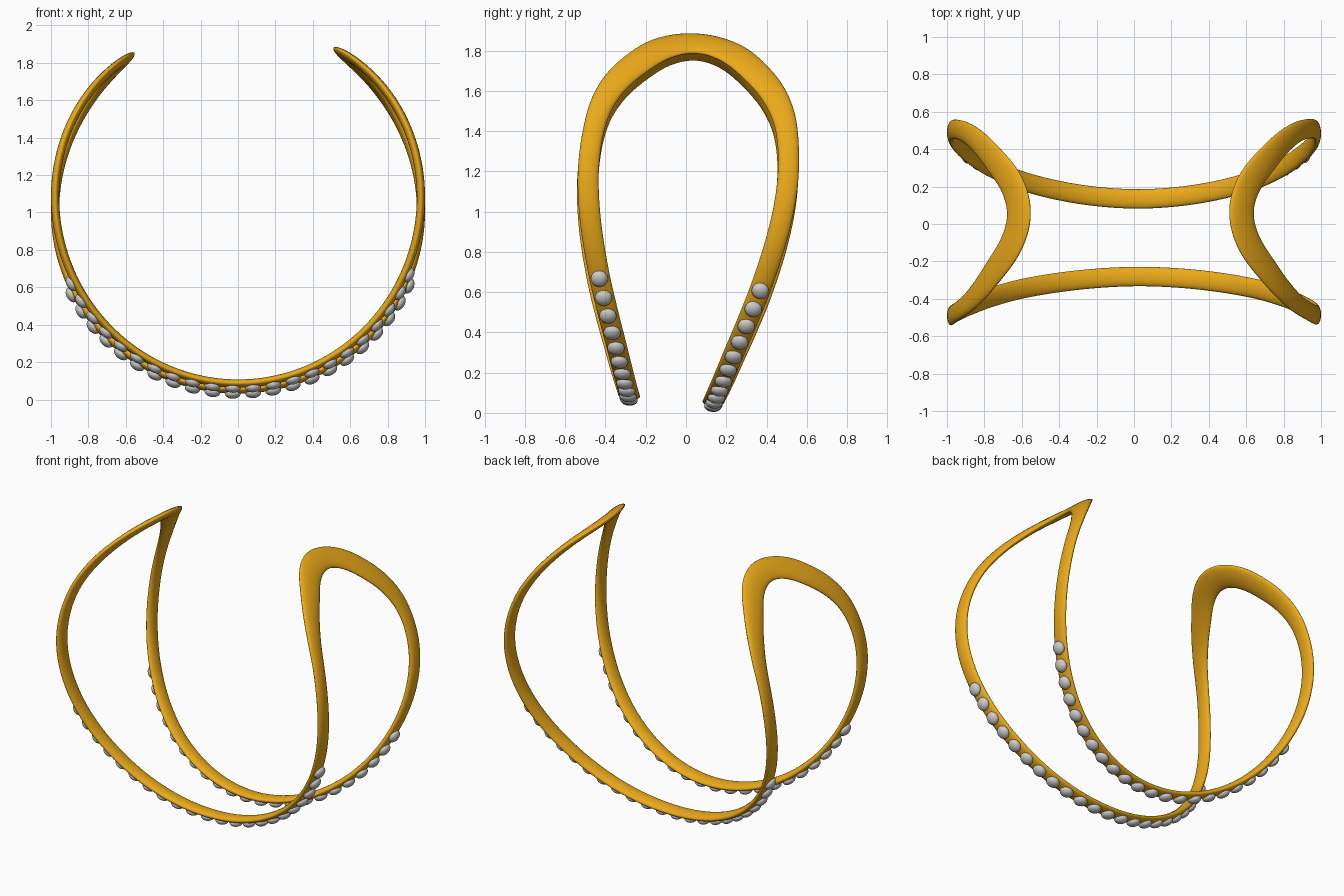
import bpy, bmesh, math
from mathutils import Matrix, Vector

if "Cube" in bpy.data.objects:
    bpy.data.objects.remove(bpy.data.objects["Cube"])

R = 0.978            # radius of the band's centre line
CENTRE_Z = 1.045
TILT = (Matrix.Translation((0, 0, CENTRE_Z)) @ Matrix.Rotation(-0.075, 4, 'X')
        @ Matrix.Rotation(math.radians(-1.5), 4, 'Y'))

# Quarter of the unrolled outline: angle from the bottom (degrees), half width
QUARTER = [(0, .208), (13, .219), (26, .247), (40, .292), (53, .348), (66, .408),
           (80, .463), (92, .492), (102, .494), (111, .476), (118, .443),
           (125, .383), (131.5, .3), (137.7, .2), (141.3, .1), (142.5, 0)]


def catmull(p0, p1, p2, p3, t):
    return 0.5 * (2 * p1 + (p2 - p0) * t + (2 * p0 - 5 * p1 + 4 * p2 - p3) * t * t
                  + (3 * p1 - p0 - 3 * p2 + p3) * t ** 3)


def outline(steps=8):
    """Closed smooth loop of (angle, y), mirrored from the quarter."""
    q = [Vector((math.radians(a), w)) for a, w in QUARTER]
    back = [Vector((-p.x, p.y)) for p in reversed(q[1:])] + q
    loop = back + [Vector((p.x, -p.y)) for p in reversed(back[1:-1])]
    n = len(loop)
    return [catmull(*(loop[(i + k) % n] for k in (-1, 0, 1, 2)), j / steps)
            for i in range(n) for j in range(steps)]


def wrap(p, r=R):
    return Vector((r * math.sin(p.x), p.y, -r * math.cos(p.x)))


def radial(p):
    return Vector((math.sin(p.x), 0, -math.cos(p.x)))


def finish(bm, name, material=None):
    bm.transform(TILT)
    bmesh.ops.recalc_face_normals(bm, faces=bm.faces)
    for f in bm.faces:
        f.smooth = True
    me = bpy.data.meshes.new(name)
    bm.to_mesh(me)
    bm.free()
    ob = bpy.data.objects.new(name, me)
    bpy.context.collection.objects.link(ob)
    if material:
        me.materials.append(material)
    return ob


gold = bpy.data.materials.new("gold")
gold.diffuse_color = (0.83, 0.40, 0.01, 1)
gold.use_nodes = True
gold.node_tree.nodes["Principled BSDF"].inputs["Base Color"].default_value = gold.diffuse_color

# Band: flattened oval section swept round the loop, wider at the two tips
path = outline()
n, sides = len(path), 20
bm = bmesh.new()
rings = []
for i, p in enumerate(path):
    tangent = (wrap(path[(i + 1) % n]) - wrap(path[i - 1])).normalized()
    out = radial(p)
    side = tangent.cross(out).normalized()
    t = min(1, max(0, (abs(math.degrees(p.x)) - 105) / 37))
    half = 0.052 + 0.028 * t * t * (3 - 2 * t)
    rings.append([bm.verts.new(wrap(p) + side * half * math.cos(a) + out * 0.022 * math.sin(a))
                  for a in (2 * math.pi * k / sides for k in range(sides))])
for i in range(n):
    a, b = rings[i], rings[(i + 1) % n]
    for k in range(sides):
        m = (k + 1) % sides
        bm.faces.new((a[k], a[m], b[m], b[k]))
finish(bm, "bracelet_band", gold)

# Gems: a row of flat oval stones under each strand, evenly spaced by length
COUNT, LIMIT = 22, math.radians(65.5)
for name, sign in (("back_gems", 1), ("front_gems", -1)):
    strand = [p for p in path if p.y * sign > 0.15 and abs(p.x) <= LIMIT]
    strand.sort(key=lambda p: p.x)
    dist = [0]
    for a, b in zip(strand, strand[1:]):
        dist.append(dist[-1] + (wrap(b) - wrap(a)).length)
    bm = bmesh.new()
    for g in range(COUNT):
        d = dist[-1] * g / (COUNT - 1)
        i = max(k for k in range(len(dist) - 1) if dist[k] <= d + 1e-9)
        p = strand[i].lerp(strand[i + 1], (d - dist[i]) / (dist[i + 1] - dist[i]))
        out = radial(p)
        tangent = (wrap(strand[i + 1]) - wrap(strand[i])).normalized()
        side = out.cross(tangent).normalized()
        rot = Matrix((tangent, side, out)).transposed().to_4x4()
        m = Matrix.Translation(wrap(p, 1.0)) @ rot @ Matrix.Diagonal((0.043, 0.043, 0.028, 1))
        bmesh.ops.create_uvsphere(bm, u_segments=20, v_segments=10, radius=1, matrix=m)
    finish(bm, name)
